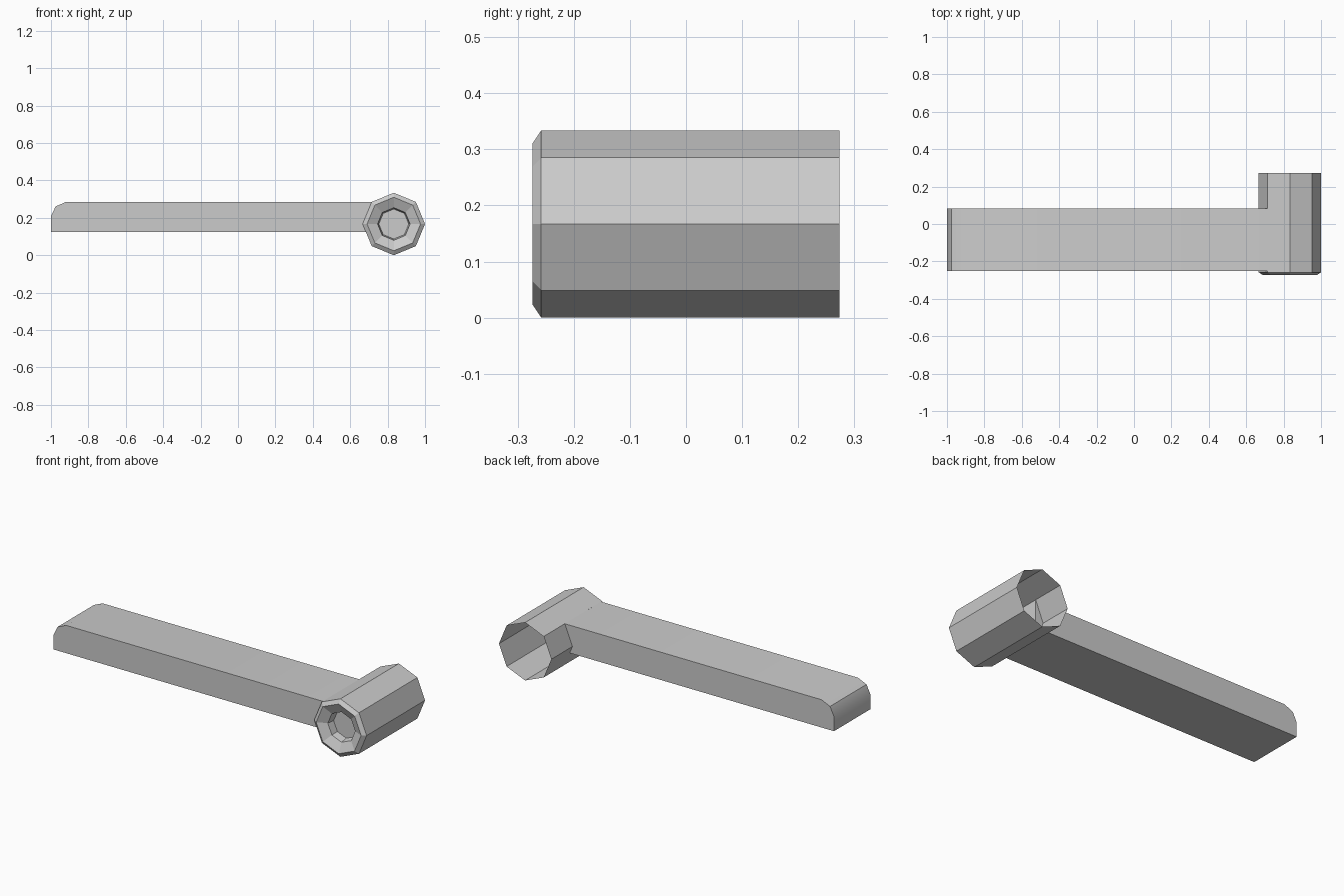
import bpy, bmesh, math

if "Cube" in bpy.data.objects:
    bpy.data.objects.remove(bpy.data.objects["Cube"])

CX, CZ, SIDES = 0.833, 0.167, 8


def finish(name, bm):
    bmesh.ops.recalc_face_normals(bm, faces=bm.faces[:])
    mesh = bpy.data.meshes.new(name)
    bm.to_mesh(mesh)
    bm.free()
    obj = bpy.data.objects.new(name, mesh)
    bpy.context.collection.objects.link(obj)
    return obj


# Octagonal tube: open at the back, bevelled front with a funnel and closed socket
bm = bmesh.new()
rings = []
for r, y in [(0.167, 0.274), (0.167, -0.258), (0.143, -0.274),
             (0.087, -0.248), (0.080, -0.205)]:
    ring = []
    for i in range(SIDES):
        a = math.tau * i / SIDES
        ring.append(bm.verts.new((CX + r * math.cos(a), y, CZ + r * math.sin(a))))
    rings.append(ring)
for a, b in zip(rings, rings[1:]):
    for i in range(SIDES):
        j = (i + 1) % SIDES
        bm.faces.new((a[i], a[j], b[j], b[i]))
bm.faces.new(rings[-1])
finish("socket_tube", bm)

# Flat arm with a rounded upper end, joined to the tube's upper left edge
bm = bmesh.new()
profile = [(-1, 0.125), (0.715, 0.125), (0.715, 0.285),
           (-0.92, 0.285), (-0.975, 0.261), (-1, 0.21)]
face = bm.faces.new([bm.verts.new((x, -0.25, z)) for x, z in profile])
res = bmesh.ops.extrude_face_region(bm, geom=[face])
bmesh.ops.translate(bm, vec=(0, 0.332, 0),
                    verts=[v for v in res["geom"] if isinstance(v, bmesh.types.BMVert)])
arm = finish("arm", bm)
bpy.context.view_layer.objects.active = arm
arm.select_set(True)
bpy.ops.object.shade_smooth_by_angle(angle=math.radians(30))
